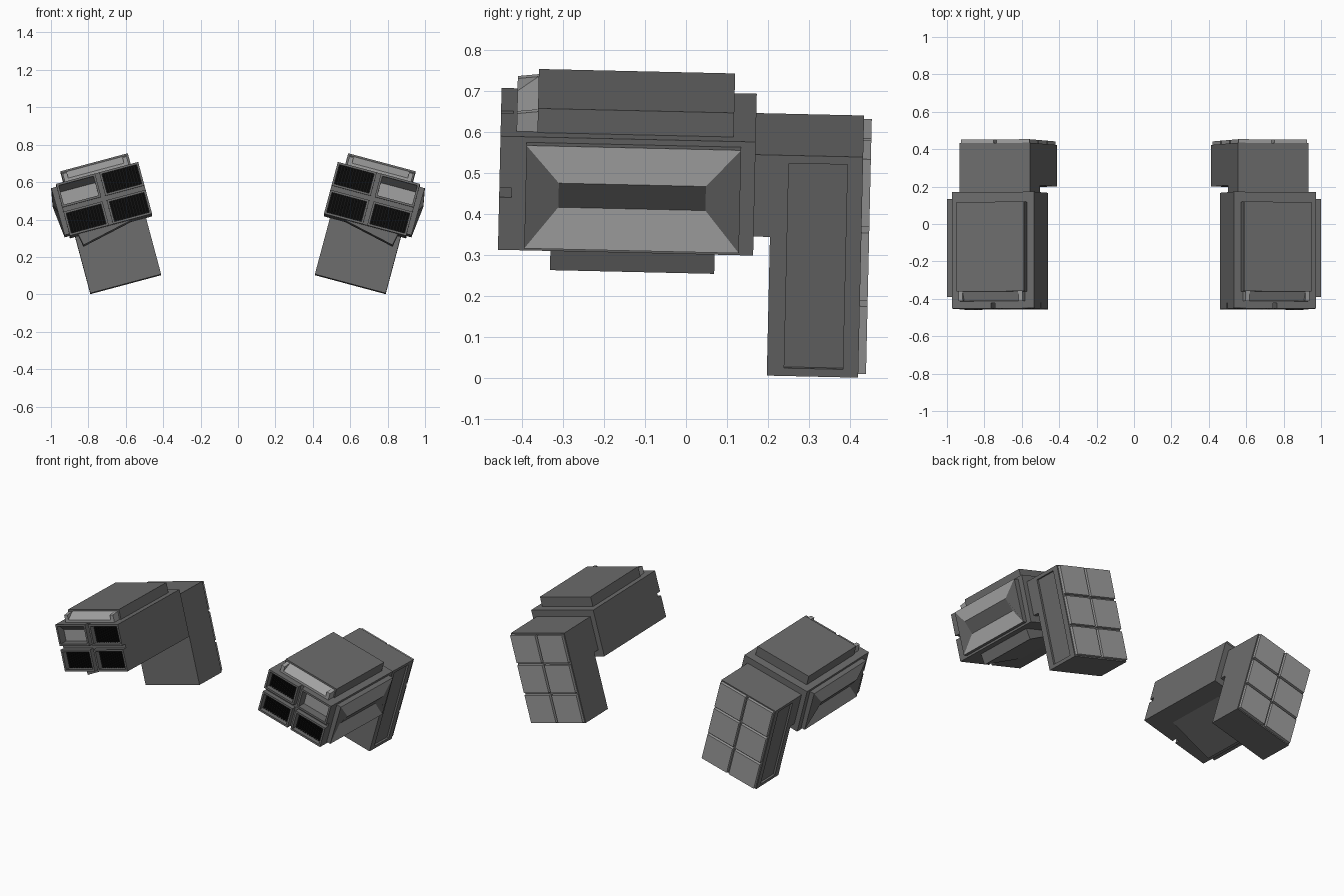
import bpy, bmesh, math
from mathutils import Matrix

cube = bpy.data.objects.get("Cube")
if cube:
    bpy.data.objects.remove(cube, do_unlink=True)


def material(name, value):
    m = bpy.data.materials.new(name)
    m.use_nodes = True
    col = (value, value, value, 1)
    m.diffuse_color = col
    m.node_tree.nodes["Principled BSDF"].inputs["Base Color"].default_value = col
    return m


GREY = material("mid grey", 0.15)
LIGHT = material("light grey", 0.35)
BLACK = material("grille black", 0.006)

# Each pod is rolled outward and tipped slightly nose up
POSE = Matrix.Rotation(math.radians(-1.3), 4, 'X') @ Matrix.Rotation(math.radians(15), 4, 'Y')


def finish(name, bm, mats):
    """Pose the part and make a mirrored copy for the other pod."""
    bmesh.ops.recalc_face_normals(bm, faces=bm.faces)
    bm.transform(POSE)
    for side in ("left", "right"):
        if side == "right":
            bm.transform(Matrix.Scale(-1, 4, (1, 0, 0)))
            bmesh.ops.reverse_faces(bm, faces=bm.faces)
        me = bpy.data.meshes.new(f"{side}_{name}")
        bm.to_mesh(me)
        for m in mats:
            me.materials.append(m)
        bpy.context.collection.objects.link(bpy.data.objects.new(me.name, me))
    bm.free()


def add_box(bm, x, y, z):
    vs = bmesh.ops.create_cube(bm, size=1)["verts"]
    for v in vs:
        for i, (a, b) in enumerate((x, y, z)):
            v.co[i] = a if v.co[i] < 0 else b


def box(name, x, y, z, mat=GREY):
    bm = bmesh.new()
    add_box(bm, x, y, z)
    finish(name, bm, [mat])


def prism(name, profile, axis, span, mat=GREY):
    """Extrude a profile along x or y; profile pairs are the other two axes."""
    bm = bmesh.new()
    ends = []
    for s in span:
        ends.append([bm.verts.new((s, a, b) if axis == 'X' else (a, s, b)) for a, b in profile])
    bm.faces.new(ends[0])
    bm.faces.new(ends[1])
    n = len(profile)
    for i in range(n):
        j = (i + 1) % n
        bm.faces.new((ends[0][i], ends[0][j], ends[1][j], ends[1][i]))
    finish(name, bm, [mat])


def add_frame(bm, a, b, depth, rims, axis):
    """Four bars round a rectangle; rims are low a, high a, low b, high b."""
    la, ha, lb, hb = rims
    bars = [((a[0], a[0] + la), b), ((a[1] - ha, a[1]), b),
            ((a[0] + la, a[1] - ha), (b[0], b[0] + lb)),
            ((a[0] + la, a[1] - ha), (b[1] - hb, b[1]))]
    for p, q in bars:
        if axis == 'X':
            add_box(bm, depth, p, q)
        else:
            add_box(bm, p, depth, q)


# Main body with top armour and wedge belly
X0, X1, Z0, Z1 = 0.335, 0.79, 0.525, 0.812
box("body", (X0, X1), (-0.405, 0.157), (Z0, Z1))
box("top_plate", (0.376, 0.748), (-0.376, 0.103), (Z1 - 0.01, 0.873))
prism("belly_wedge", [(0.42, 0.53), (0.732, 0.461), (0.745, 0.53)], 'Y', (-0.338, 0.063))

# Light brow in front of the top plate: a ramp between two taller cheeks
BROW = (0.39, 0.738)
for name, span, front in (("brow_ramp", BROW, 0.826),
                          ("brow_inner_cheek", (BROW[0] - 0.003, BROW[0] + 0.02), 0.857),
                          ("brow_outer_cheek", (BROW[1] - 0.02, BROW[1] + 0.003), 0.857)):
    prism(name, [(-0.427, Z1 - 0.005), (-0.427, front), (-0.376, 0.863), (-0.376, Z1 - 0.005)],
          'X', span, LIGHT)

# Rear leg, neck and the recessed outer side
LEG_Y, LEG_Z = (0.197, 0.42), (0.2145, 0.772)
box("leg", (0.368, 0.748), LEG_Y, LEG_Z)
box("neck", (0.368, 0.76), (0.15, 0.2), (0.565, LEG_Z[1]))
bm = bmesh.new()
add_frame(bm, LEG_Y, LEG_Z, (0.748, 0.76), (0.042, 0.038, 0.02, 0.02), 'X')
finish("leg_side_frame", bm, [GREY])

# Grid of raised panels on the back
bm = bmesh.new()
cell_w, cell_h, gap = 0.182, 0.171, 0.015
for col in range(2):
    for row in range(3):
        x = 0.3745 + col * (cell_w + gap)
        z = 0.222 + row * (cell_h + gap)
        add_box(bm, (x, x + cell_w), (0.415, 0.439), (z, z + cell_h))
finish("back_panels", bm, [LIGHT])

# Lapped side vent: light upper and lower panels with a shadowed step between
bm = bmesh.new()


def ring(x_low, x_high, y, z):
    return [bm.verts.new(c) for c in ((x_low, y[0], z[0]), (x_low, y[1], z[0]),
                                      (x_high, y[1], z[1]), (x_high, y[0], z[1]))]


rim_y, rim_z = (-0.402, 0.122), (0.537, 0.798)
rings = [ring(0.785, 0.785, rim_y, rim_z), ring(0.816, 0.82, rim_y, rim_z),
         ring(0.798, 0.836, (-0.321, 0.038), (0.638, 0.709))]
for k in range(2):
    for i in range(4):
        j = (i + 1) % 4
        f = bm.faces.new((rings[k][i], rings[k][j], rings[k + 1][j], rings[k + 1][i]))
        f.material_index = 1 if k == 1 and i % 2 == 0 else 0
bm.faces.new(rings[2])
bm.faces.new(rings[0][::-1])
finish("side_vent", bm, [GREY, LIGHT])

# Four deep front windows: three hold fine grilles, one is an open bay
RIM = 0.012
frames, shell, grilles = bmesh.new(), bmesh.new(), bmesh.new()
split_x, split_z = 0.5625, 0.67
for col, (wx, sx) in enumerate((((X0, 0.551), (X0, split_x)), ((0.574, X1), (split_x, X1)))):
    for row, (wz, sz) in enumerate((((Z0, 0.658), (Z0, split_z)), ((0.682, Z1), (split_z, Z1)))):
        ax, bx = wx[0] + RIM, wx[1] - RIM
        az, bz = wz[0] + RIM, wz[1] - RIM
        add_frame(frames, wx, wz, (-0.466, -0.436), (RIM,) * 4, 'Y')
        add_frame(shell, sx, sz, (-0.436, -0.405),
                  (ax - sx[0], sx[1] - bx, az - sz[0], sz[1] - bz), 'Y')
        if col and row:
            box("open_bay_back", (ax, bx), (-0.412, -0.4), (az, 0.765), LIGHT)
            prism("open_bay_hood", [(-0.45, bz), (-0.413, 0.765), (-0.4, 0.765), (-0.4, bz)],
                  'X', (ax, bx))
            continue
        add_box(grilles, (ax, bx), (-0.424, -0.404), (az, bz))
        fins = 12
        step = (bx - ax) / fins
        for i in range(fins):
            x = ax + (i + 0.25) * step
            add_box(grilles, (x, x + step / 2), (-0.438, -0.42), (az, bz))
finish("front_frames", frames, [GREY])
finish("front_shell", shell, [GREY])
finish("front_grilles", grilles, [BLACK])
